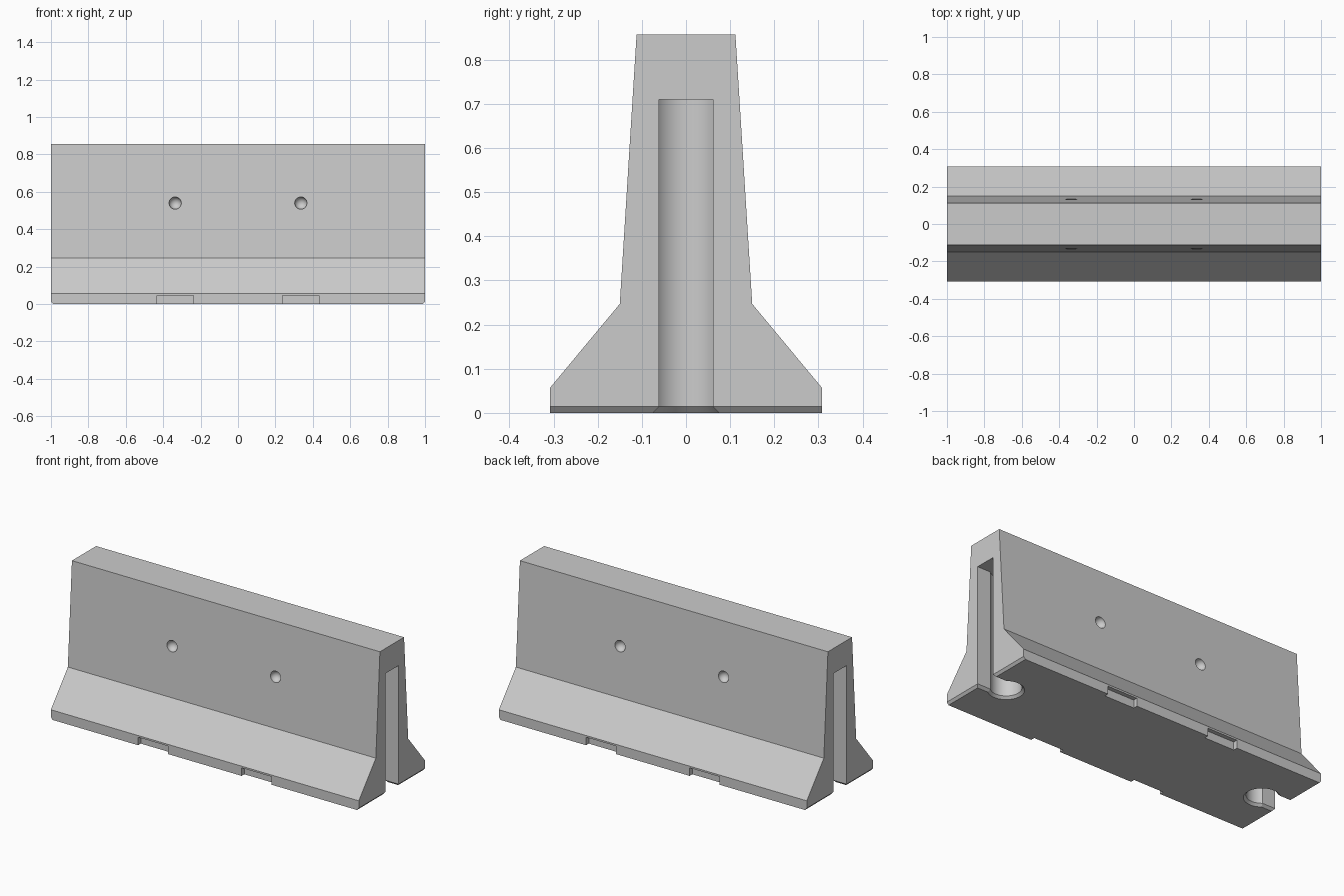
import bpy, bmesh, math
from mathutils import Matrix

if "Cube" in bpy.data.objects:
    bpy.data.objects.remove(bpy.data.objects["Cube"])

CH = 0.014  # bottom chamfer height

concrete = bpy.data.materials.new("concrete_grey")
concrete.diffuse_color = (0.6, 0.6, 0.6, 1)
concrete.use_nodes = True
concrete.node_tree.nodes["Principled BSDF"].inputs["Base Color"].default_value = concrete.diffuse_color


def make_object(name, bm):
    bmesh.ops.recalc_face_normals(bm, faces=bm.faces)
    me = bpy.data.meshes.new(name)
    bm.to_mesh(me)
    bm.free()
    ob = bpy.data.objects.new(name, me)
    bpy.context.collection.objects.link(ob)
    me.materials.append(concrete)
    return ob


def loft(bm, rings):
    """Closed solid through matching rings of points."""
    vs = [[bm.verts.new(p) for p in ring] for ring in rings]
    n = len(vs[0])
    for a, b in zip(vs, vs[1:]):
        for i in range(n):
            j = (i + 1) % n
            bm.faces.new((a[i], a[j], b[j], b[i]))
    bm.faces.new(vs[0])
    bm.faces.new(vs[-1])


# Barrier body: profile swept along x, bottom pulled in at both ends
half = [(0.308, CH), (0.308, 0.057), (0.15, 0.247), (0.112, 0.857)]
profile = half + [(-y, z) for y, z in reversed(half)]
bm = bmesh.new()
loft(bm, [[(x, y, z) for y, z in profile] for x in (-1, 1)])
bm.normal_update()
base = min(bm.faces, key=lambda f: f.calc_center_median().z)
new = bmesh.ops.extrude_face_region(bm, geom=[base])["geom"]
bmesh.ops.delete(bm, geom=[base], context='FACES_ONLY')
for v in new:
    if isinstance(v, bmesh.types.BMVert):
        v.co.z = 0
        v.co.x *= 0.988
bmesh.ops.dissolve_limit(bm, angle_limit=0.01, verts=bm.verts, edges=bm.edges)
body = make_object("barrier_body", bm)


# Keyhole connector slots, flared at the bottom rim
def keyhole(side, z, grow):
    r, w, cx = 0.082 + grow, 0.061 + grow, 0.86
    a0 = math.asin(w / r)
    pts = [(1.1, w)]
    for i in range(49):
        a = a0 + (2 * math.pi - 2 * a0) * i / 48
        pts.append((cx + r * math.cos(a), r * math.sin(a)))
    pts.append((1.1, -w))
    return [(side * x, y, z) for x, y in pts]


cutters = []
for side in (-1, 1):
    bm = bmesh.new()
    loft(bm, [keyhole(side, -0.006, CH + 0.006), keyhole(side, CH, 0),
              keyhole(side, 0.71, 0)])
    cutters.append(make_object("slot_cutter", bm))

# Lifting dimples and foot notches on both long sides
for sx in (-1, 1):
    for sy in (-1, 1):
        bm = bmesh.new()
        bmesh.ops.create_uvsphere(bm, u_segments=32, v_segments=16, radius=0.033,
                                  matrix=Matrix.Translation((sx * 0.336, sy * 0.132, 0.54)))
        cutters.append(make_object("dimple_cutter", bm))
        bm = bmesh.new()
        bmesh.ops.create_cube(bm, size=1, matrix=Matrix.Translation((sx * 0.336, sy * 0.333, 0))
                              @ Matrix.Diagonal((0.194, 0.1, 0.094, 1)))
        cutters.append(make_object("notch_cutter", bm))

bpy.context.view_layer.objects.active = body
for c in cutters:
    c.hide_render = True
    m = body.modifiers.new("cut", 'BOOLEAN')
    m.operation, m.solver, m.object = 'DIFFERENCE', 'EXACT', c
    bpy.ops.object.modifier_apply(modifier=m.name)
for c in cutters:
    bpy.data.objects.remove(c)

bpy.ops.object.select_all(action='DESELECT')
body.select_set(True)
bpy.ops.object.shade_smooth_by_angle(angle=math.radians(25))
